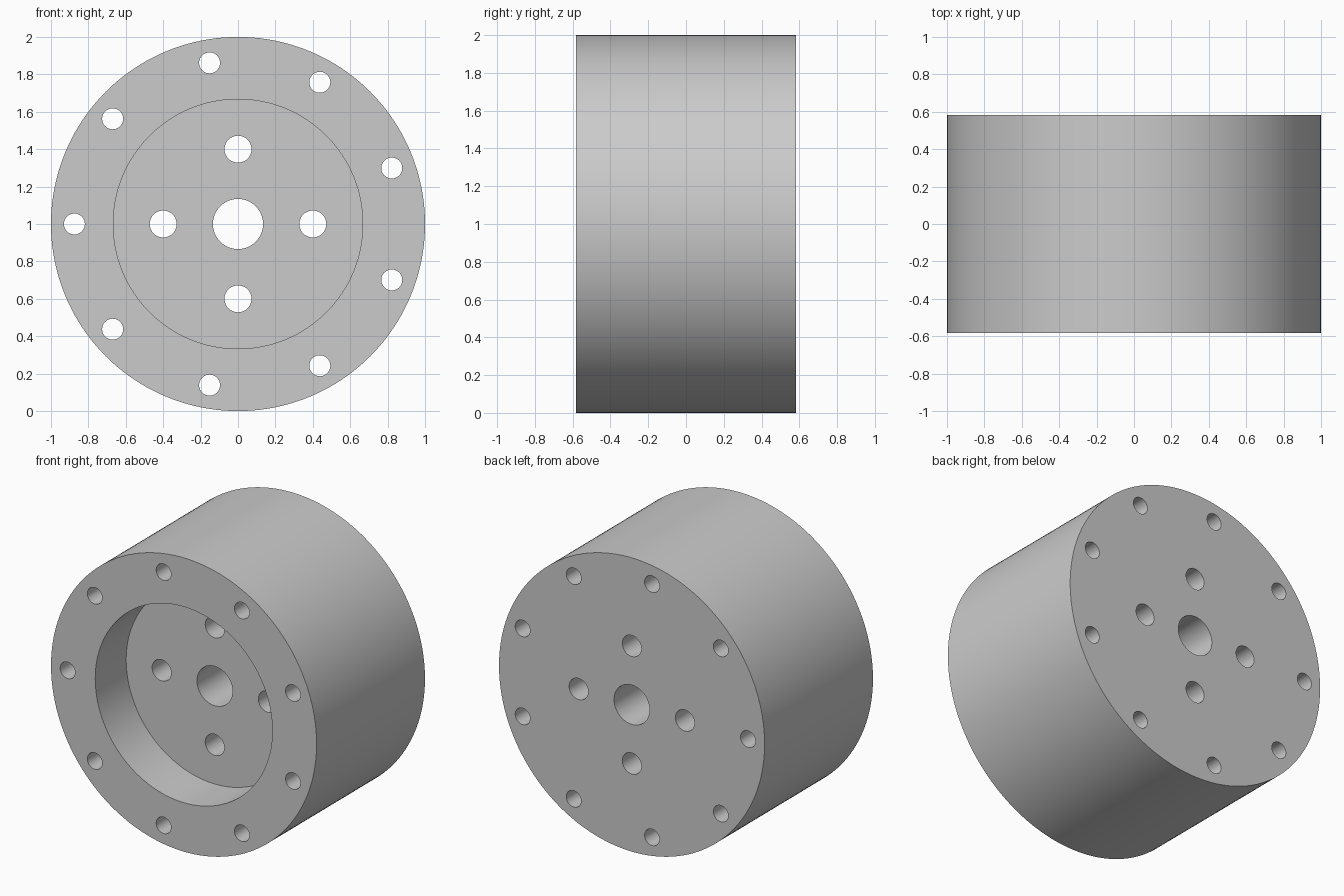
import bpy
import math

cube = bpy.data.objects.get("Cube")
if cube:
    bpy.data.objects.remove(cube, do_unlink=True)

RADIUS = 1.0
HALF = 0.583            # half the thickness along y
RECESS_RADIUS = 0.667
RECESS_DEPTH = 0.333

metal = bpy.data.materials.new("grey metal")
metal.use_nodes = True
grey = (0.6, 0.6, 0.6, 1.0)
metal.diffuse_color = grey
metal.node_tree.nodes["Principled BSDF"].inputs["Base Color"].default_value = grey


def cylinder(name, radius, y_front, y_back, x=0.0, z=RADIUS, sides=64):
    """Cylinder lying along y between two depths."""
    bpy.ops.mesh.primitive_cylinder_add(
        vertices=sides, radius=radius, depth=y_back - y_front,
        location=(x, (y_front + y_back) / 2, z), rotation=(math.pi / 2, 0, 0))
    obj = bpy.context.object
    obj.name = name
    obj.data.materials.append(metal)
    return obj


def cut(target, cutter):
    cutter.hide_render = True
    mod = target.modifiers.new(cutter.name, 'BOOLEAN')
    mod.operation = 'DIFFERENCE'
    mod.solver = 'EXACT'
    mod.object = cutter
    bpy.ops.object.select_all(action='DESELECT')
    target.select_set(True)
    bpy.context.view_layer.objects.active = target
    bpy.ops.object.modifier_apply(modifier=mod.name)
    bpy.data.objects.remove(cutter, do_unlink=True)


def drill_ring(target, name, count, ring_radius, hole_radius, start):
    """Through holes evenly spaced on a circle."""
    for i in range(count):
        a = start + i * math.tau / count
        cut(target, cylinder(name, hole_radius, -1, 1,
                             ring_radius * math.cos(a),
                             RADIUS + ring_radius * math.sin(a), sides=40))


# Solid hub body
hub = cylinder("flanged_hub", RADIUS, -HALF, HALF, sides=160)

# Round pocket in the front face
cut(hub, cylinder("front_recess", RECESS_RADIUS, -1, -HALF + RECESS_DEPTH, sides=128))

# Shaft bore, inner bolt circle and rim bolt circle
cut(hub, cylinder("centre_bore", 0.134, -1, 1))
drill_ring(hub, "inner_bolt_hole", 4, 0.4, 0.072, 0)
drill_ring(hub, "rim_bolt_hole", 9, 0.875, 0.056, math.pi)

# Smooth walls, crisp edges
hub.select_set(True)
bpy.context.view_layer.objects.active = hub
bpy.ops.object.shade_smooth_by_angle(angle=math.radians(30))
